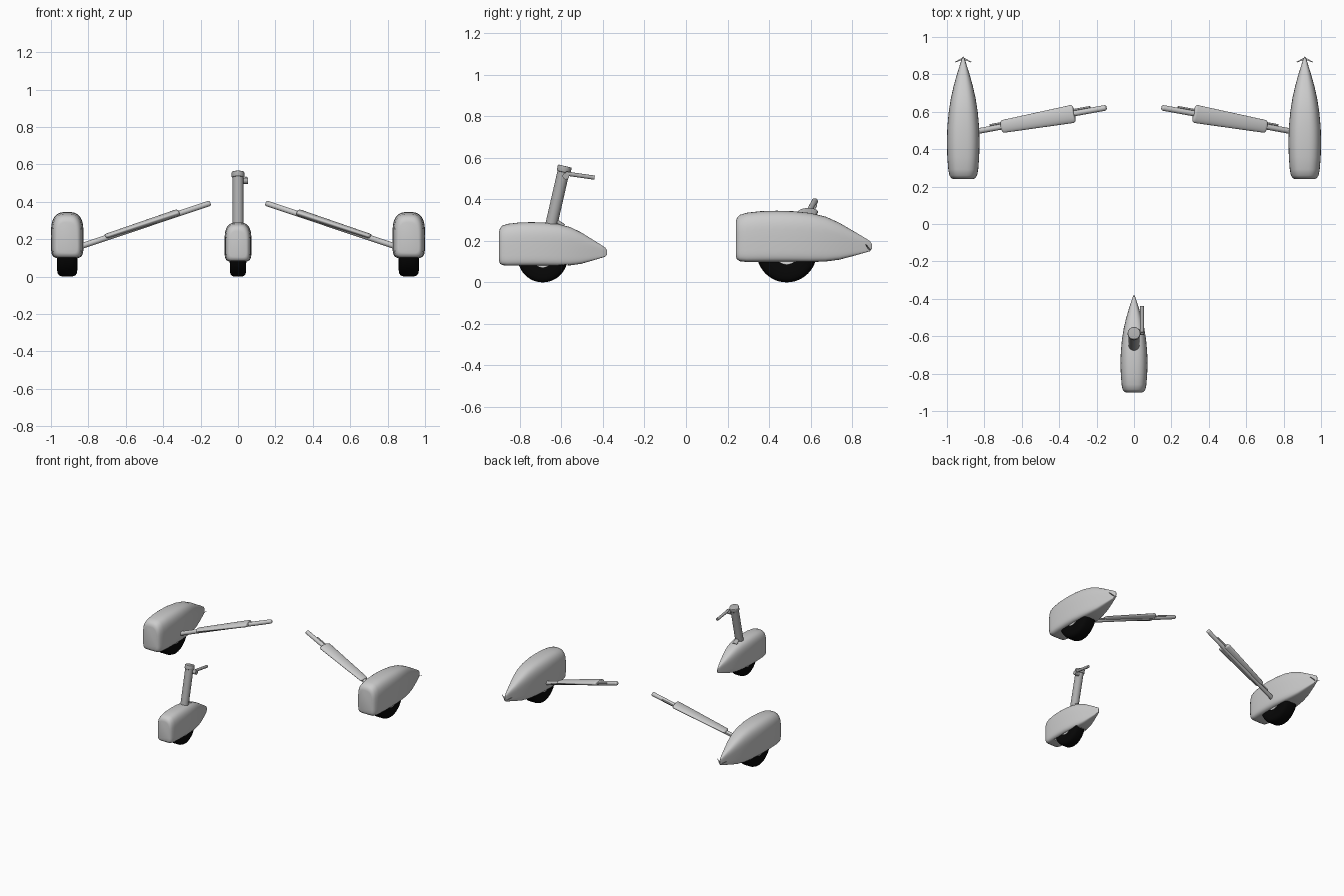
import bpy, bmesh, math
from mathutils import Vector, Matrix

if "Cube" in bpy.data.objects:
    bpy.data.objects.remove(bpy.data.objects["Cube"])


def material(name, value):
    m = bpy.data.materials.new(name)
    m.use_nodes = True
    colour = (value, value, value, 1)
    m.diffuse_color = colour
    m.node_tree.nodes["Principled BSDF"].inputs["Base Color"].default_value = colour
    return m


PAINT = material("light grey paint", 0.6)
METAL = material("mid grey metal", 0.42)
RUBBER = material("black rubber", 0.002)
HUB = material("white hub", 0.8)


def finish(name, bm, mat):
    bmesh.ops.recalc_face_normals(bm, faces=bm.faces)
    mesh = bpy.data.meshes.new(name)
    bm.to_mesh(mesh)
    bm.free()
    mesh.materials.append(mat)
    ob = bpy.data.objects.new(name, mesh)
    bpy.context.collection.objects.link(ob)
    bpy.ops.object.select_all(action="DESELECT")
    ob.select_set(True)
    bpy.context.view_layer.objects.active = ob
    bpy.ops.object.shade_smooth_by_angle(angle=math.radians(40))
    return ob


def tube(name, start, end, r1, r2, mat, flat=1.0, bevel=0.0, sides=24):
    """Tapered round bar between two points; flat squashes it vertically."""
    a, b = Vector(start), Vector(end)
    z = (b - a).normalized()
    x = z.cross(Vector((0, 0, 1))).normalized()
    y = z.cross(x)
    frame = Matrix((x, y, z)).transposed().to_4x4()
    frame.translation = (a + b) / 2
    bm = bmesh.new()
    bmesh.ops.create_cone(bm, cap_ends=True, segments=sides, radius1=r1,
                          radius2=r2, depth=(b - a).length)
    if bevel:
        rims = [e for e in bm.edges if any(len(f.verts) > 4 for f in e.link_faces)]
        bmesh.ops.bevel(bm, geom=rims, offset=bevel, segments=3, profile=0.5,
                        affect="EDGES")
    bm.transform(frame @ Matrix.Diagonal((1, flat, 1, 1)))
    return finish(name, bm, mat)


def loft(bm, rings):
    """Bridge closed rings of points and cap both ends."""
    rows = [[bm.verts.new(p) for p in ring] for ring in rings]
    n = len(rows[0])
    for r, s in zip(rows, rows[1:]):
        for i in range(n):
            j = (i + 1) % n
            bm.faces.new((r[i], r[j], s[j], s[i]))
    bm.faces.new(rows[0])
    bm.faces.new(rows[-1])


# Teardrop stations: position along length, width, bottom, top (all relative)
STATIONS = [
    (0, .62, .11, .78), (.008, .74, .05, .86), (.03, .85, .015, .92),
    (.08, .92, 0, .96), (.18, .98, 0, .99), (.3, 1, 0, 1), (.42, .98, 0, .99),
    (.55, .89, 0, .955), (.66, .76, .01, .885), (.76, .59, .045, .765),
    (.86, .38, .115, .61), (.94, .19, .175, .485), (.985, .08, .21, .41),
    (1, .02, .26, .35)]


def power(v, e):
    return math.copysign(abs(v) ** e, v)


def wheel_fairing(name, x, front, length, width, low, high, wheel_y, radius, tread):
    rings = []
    for t, w, b, h in STATIONS:
        mid = (b + h) / 2
        ring = []
        for i in range(48):
            c, s = math.cos(math.tau * i / 48), math.sin(math.tau * i / 48)
            e = 0.68 if s > 0 else 0.32
            ring.append((x + width * w * power(c, e), front + length * t,
                         low + (high - low) * (mid + (h - b) / 2 * power(s, e))))
        rings.append(ring)
    bm = bmesh.new()
    loft(bm, rings)
    body = finish(name, bm, PAINT)

    # Hollow the wheel well out of the underside
    half = tread * 1.08
    cutter = tube("well_cutter", (x - half, wheel_y, radius), (x + half, wheel_y, radius),
                  radius * 1.05, radius * 1.05, PAINT, sides=48)
    cutter.hide_render = True
    mod = body.modifiers.new("wheel_well", "BOOLEAN")
    mod.operation = "DIFFERENCE"
    mod.solver = "EXACT"
    mod.object = cutter
    bpy.ops.object.select_all(action="DESELECT")
    bpy.context.view_layer.objects.active = body
    body.select_set(True)
    bpy.ops.object.modifier_apply(modifier=mod.name)
    bpy.data.objects.remove(cutter)


def wheel(name, x, y, radius, tread):
    # Tyre turned from a half profile of (offset, radius)
    half = [(.9, .36), (1, .45), (1, .76), (.95, .88), (.8, .96), (.5, 1)]
    profile = half + [(-o, r) for o, r in reversed(half)]
    rings = []
    for o, r in profile:
        rings.append([(x + o * tread, y + r * radius * math.cos(math.tau * i / 48),
                       radius + r * radius * math.sin(math.tau * i / 48))
                      for i in range(48)])
    bm = bmesh.new()
    loft(bm, rings)
    finish(name + "_tyre", bm, RUBBER)
    tube(name + "_hub", (x - tread * 1.03, y, radius), (x + tread * 1.03, y, radius),
         radius * .41, radius * .41, HUB, bevel=.002, sides=32)


# Nose gear
wheel_fairing("nose_wheel_fairing", 0, -.9, .52, .072, .08, .29, -.69, .12, .043)
wheel("nose_wheel", 0, -.69, .12, .043)
tube("nose_strut", (0, -.657, .24), (0, -.586, .55), .029, .029, METAL)
tube("nose_strut_collar", (0, -.590, .53), (0, -.583, .56), .034, .034, METAL, bevel=.005)
tube("steering_pivot", (.02, -.578, .512), (.054, -.578, .512), .016, .016, METAL)
tube("steering_arm", (.043, -.58, .524), (.043, -.44, .504), .010, .010, METAL)
tube("strut_gusset", (0, -.63, .3), (0, -.59, .27), .014, .02, METAL, flat=.6)

# Main gear, one set on each side
for side, s in (("left", 1), ("right", -1)):
    cx = s * .913
    wheel_fairing(side + "_wheel_fairing", cx, .24, .655, .087, .098, .345,
                  .485, .145, .054)
    wheel(side + "_wheel", cx, .485, .145, .054)
    tube(side + "_leg", (s * .86, .492, .155), (s * .148, .622, .393), .015, .015,
         PAINT, bevel=.009)
    tube(side + "_leg_fairing", (s * .71, .52, .214), (s * .32, .59, .343), .034, .049,
         PAINT, flat=.38, bevel=.014, sides=32)
    tube(side + "_brake_line", (s * .77, .529, .188), (s * .235, .626, .37), .005, .005, PAINT)
    # Small swept tail fins
    for tip in (-1, 1):
        tube(side + "_tail_fin_" + ("inner" if tip * s < 0 else "outer"),
             (cx, .885, .155), (cx + tip * .042, .866, .182), .006, .002, PAINT, flat=.4, sides=12)
